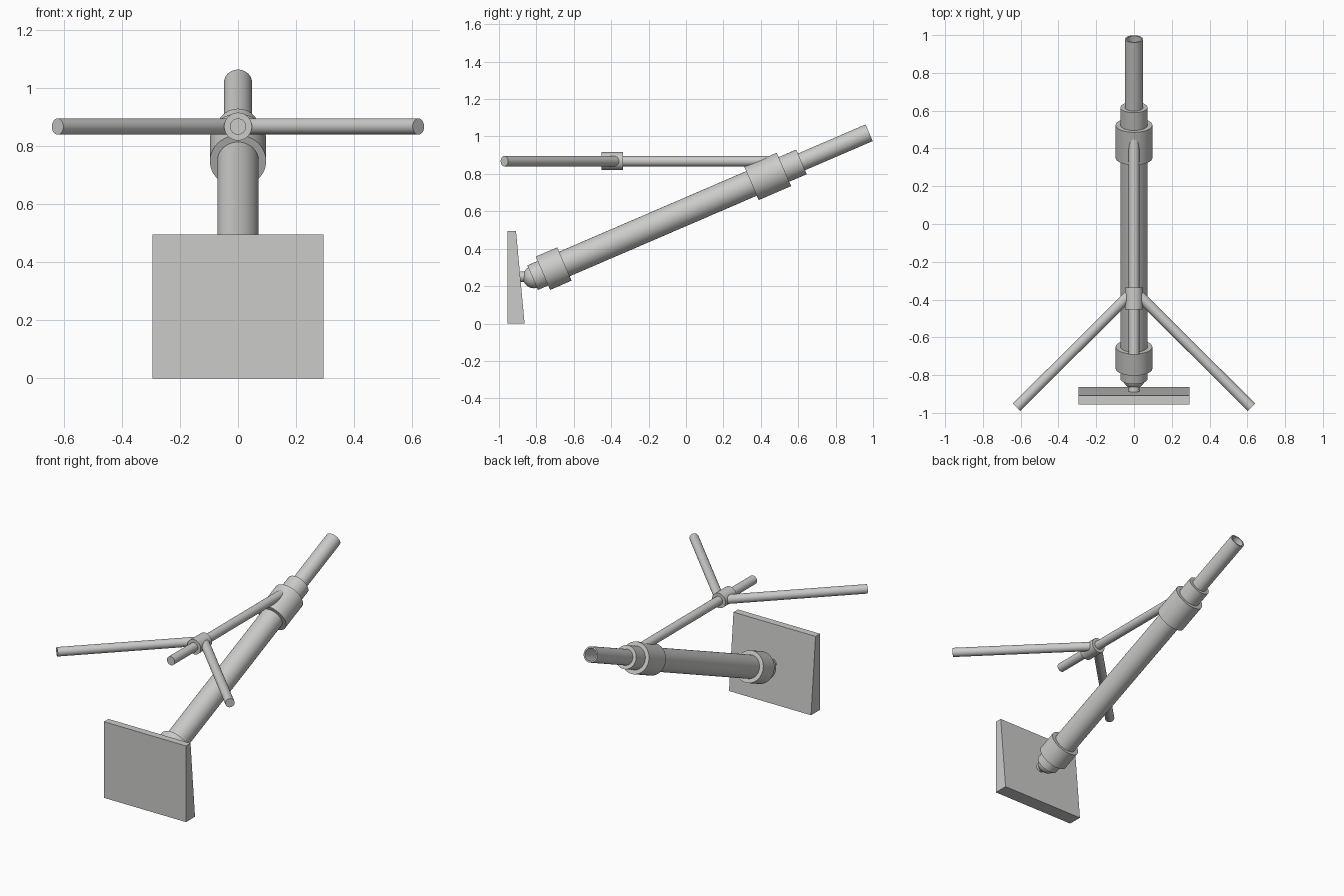
import bpy, bmesh, math
from mathutils import Vector

if "Cube" in bpy.data.objects:
    bpy.data.objects.remove(bpy.data.objects["Cube"])

grey = bpy.data.materials.new("metal_grey")
grey.diffuse_color = (0.6, 0.6, 0.59, 1)
grey.use_nodes = True
grey.node_tree.nodes["Principled BSDF"].inputs["Base Color"].default_value = grey.diffuse_color


def finish(name, bm, smooth=True):
    bmesh.ops.remove_doubles(bm, verts=bm.verts, dist=1e-5)
    bmesh.ops.recalc_face_normals(bm, faces=bm.faces)
    me = bpy.data.meshes.new(name)
    bm.to_mesh(me)
    bm.free()
    me.materials.append(grey)
    ob = bpy.data.objects.new(name, me)
    bpy.context.collection.objects.link(ob)
    if smooth:
        bpy.ops.object.select_all(action='DESELECT')
        bpy.context.view_layer.objects.active = ob
        ob.select_set(True)
        bpy.ops.object.shade_smooth_by_angle(angle=math.radians(35))
    return ob


def lathe(name, origin, direction, profile, steps=48):
    """Spin (distance along axis, radius) points around an axis."""
    bm = bmesh.new()
    vs = [bm.verts.new((r, 0, s)) for s, r in profile]
    es = [bm.edges.new(p) for p in zip(vs, vs[1:])]
    bmesh.ops.spin(bm, geom=vs + es, cent=(0, 0, 0), axis=(0, 0, 1),
                   angle=2 * math.pi, steps=steps, use_merge=True)
    rot = Vector((0, 0, 1)).rotation_difference(Vector(direction)).to_matrix()
    for v in bm.verts:
        v.co = rot @ v.co + Vector(origin)
    return finish(name, bm)


def rod(name, a, b, r):
    a, b = Vector(a), Vector(b)
    n = (b - a).length
    return lathe(name, a, (b - a).normalized(), [(0, 0), (0, r), (n, r), (n, 0)])


# inclined barrel axis
BASE = Vector((0, -0.82, 0.245))
tilt = math.radians(23.3)
AXIS = Vector((0, math.cos(tilt), math.sin(tilt)))


def on_axis(s):
    return BASE + AXIS * s


# main tube, collars and hollow upper tube
rod("main_tube", on_axis(0), on_axis(1.565), 0.0715)
rod("lower_collar", on_axis(0.06), on_axis(0.185), 0.097)
rod("upper_collar", on_axis(1.274), on_axis(1.463), 0.097)
lathe("upper_tube", BASE, AXIS,
      [(1.5, 0.0), (1.5, 0.0485), (1.959, 0.0485), (1.959, 0.039),
       (1.57, 0.039), (1.57, 0.0)])

# ball joint and stub to the wall plate
ball = [(-0.06 * math.cos(math.pi * i / 16), 0.06 * math.sin(math.pi * i / 16))
        for i in range(17)]
lathe("ball_joint", on_axis(0.008), AXIS, ball)
rod("joint_stub", (0, -0.90, 0.25), (0, -0.83, 0.25), 0.029)

# wedge plate: side profile extruded across x
bm = bmesh.new()
face = bm.faces.new([bm.verts.new((-0.295, y, z)) for y, z in
                     [(-0.955, 0), (-0.863, 0), (-0.909, 0.495), (-0.955, 0.495)]])
ext = bmesh.ops.extrude_face_region(bm, geom=[face])
bmesh.ops.translate(bm, vec=(0.59, 0, 0),
                    verts=[g for g in ext["geom"] if isinstance(g, bmesh.types.BMVert)])
finish("base_plate", bm, smooth=False)

# horizontal rod, hub and two splayed legs
Z = 0.868
rod("support_rod", (0, -0.69, Z), (0, 0.45, Z), 0.028)
rod("leg_hub", (0, -0.452, Z), (0, -0.336, Z), 0.048)
for side, label in ((-1, "left"), (1, "right")):
    rod(label + "_leg", (side * 0.02, -0.37, Z), (side * 0.622, -0.971, Z), 0.028)
